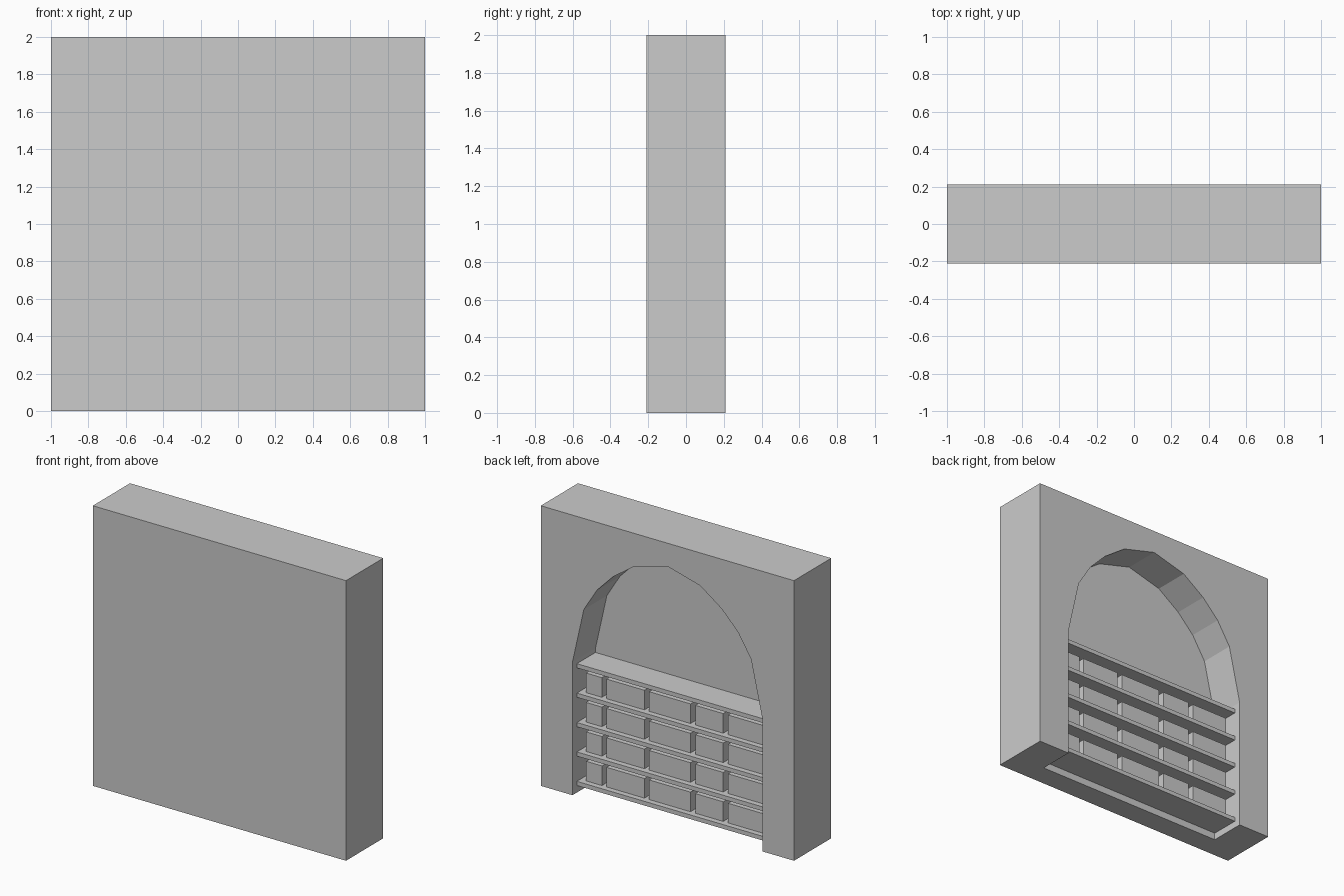
import bpy, bmesh

if "Cube" in bpy.data.objects:
    bpy.data.objects.remove(bpy.data.objects["Cube"])


def make_object(name, bm):
    bmesh.ops.recalc_face_normals(bm, faces=bm.faces)
    mesh = bpy.data.meshes.new(name)
    bm.to_mesh(mesh)
    bm.free()
    obj = bpy.data.objects.new(name, mesh)
    bpy.context.collection.objects.link(obj)
    return obj


def box(name, x0, x1, y0, y1, z0, z1):
    bm = bmesh.new()
    bmesh.ops.create_cube(bm, size=1)
    for v in bm.verts:
        v.co = (x1 if v.co.x > 0 else x0,
                y1 if v.co.y > 0 else y0,
                z1 if v.co.z > 0 else z0)
    return make_object(name, bm)


NICHE_BACK, WALL_Y = -0.05, 0.21

# Wall block with an arched niche cut in from the rear
wall = box("wall", -1, 1, -WALL_Y, WALL_Y, 0, 2)
half = [(0.75, -0.1), (0.75, 0.95), (0.66, 1.35), (0.557, 1.515),
        (0.43, 1.645), (0.26, 1.765)]
outline = half + [(0, 1.835)] + [(-x, z) for x, z in reversed(half)]
bm = bmesh.new()
face = bm.faces.new([bm.verts.new((x, NICHE_BACK, z)) for x, z in outline])
new = bmesh.ops.extrude_face_region(bm, geom=[face])["geom"]
bmesh.ops.translate(bm, vec=(0, 0.4, 0),
                    verts=[g for g in new if isinstance(g, bmesh.types.BMVert)])
cutter = make_object("niche_cutter", bm)
cutter.hide_render = True
cutter.hide_viewport = True
cut = wall.modifiers.new("niche", "BOOLEAN")
cut.operation = "DIFFERENCE"
cut.solver = "EXACT"
cut.object = cutter

# Shelves, with a row of boxes standing on all but the top one
blocks = [(0.705, 0.58), (0.545, 0.244), (0.207, -0.12),
          (-0.158, -0.378), (-0.416, -0.705)]
for row in range(5):
    z = 0.05 + 0.21 * row
    box(f"shelf_{row + 1}", -0.75, 0.75, NICHE_BACK, 0.16, z, z + 0.03)
    if row < 4:
        for i, (x1, x0) in enumerate(blocks):
            box(f"box_{row + 1}_{i + 1}", x0, x1, NICHE_BACK, 0.12, z + 0.03, z + 0.17)
